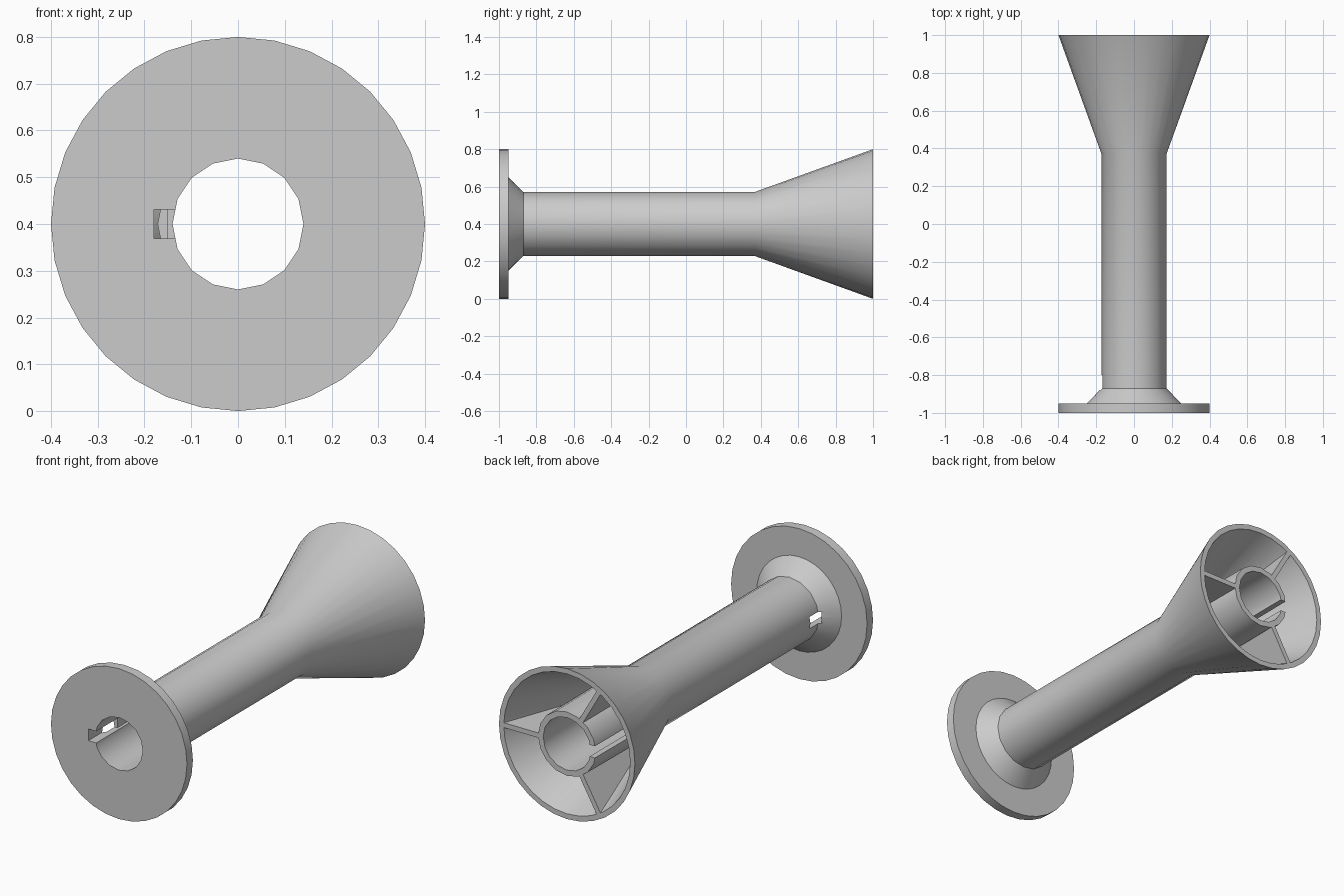
import bpy, bmesh
from math import sin, cos, pi, radians
from mathutils import Matrix, Vector

if "Cube" in bpy.data.objects:
    bpy.data.objects.remove(bpy.data.objects["Cube"])

AXIS_Z = 0.4
SIDES = 32

grey = bpy.data.materials.new("plain grey")
grey.use_nodes = True
colour = (0.6, 0.6, 0.6, 1)
grey.diffuse_color = colour
grey.node_tree.nodes["Principled BSDF"].inputs["Base Color"].default_value = colour


def finish(name, bm):
    bmesh.ops.recalc_face_normals(bm, faces=bm.faces)
    mesh = bpy.data.meshes.new(name)
    bm.to_mesh(mesh)
    bm.free()
    mesh.materials.append(grey)
    ob = bpy.data.objects.new(name, mesh)
    bpy.context.collection.objects.link(ob)
    return ob


def select_only(ob):
    bpy.ops.object.select_all(action="DESELECT")
    ob.select_set(True)
    bpy.context.view_layer.objects.active = ob


def ring(bm, r, y, coarse):
    """Ring about the y axis; a coarse ring has half as many corners."""
    verts = []
    for i in range(SIDES):
        a = 2 * pi * i / SIDES
        k = r * cos(2 * pi / SIDES) if coarse and i % 2 else r
        verts.append(bm.verts.new((k * cos(a), y, AXIS_Z + k * sin(a))))
    return verts


def lathe(name, profile):
    bm = bmesh.new()
    rings = [ring(bm, *p) for p in profile]
    for a, b in zip(rings, rings[1:] + rings[:1]):
        for i in range(SIDES):
            j = (i + 1) % SIDES
            bm.faces.new((a[i], a[j], b[j], b[i]))
    return finish(name, bm)


def box(name, x0, x1, y0, y1, half):
    bm = bmesh.new()
    bmesh.ops.create_cube(bm, size=1)
    size = Vector((x1 - x0, y1 - y0, 2 * half))
    centre = Vector(((x0 + x1) / 2, (y0 + y1) / 2, AXIS_Z))
    bmesh.ops.transform(bm, verts=bm.verts,
                        matrix=Matrix.Translation(centre) @ Matrix.Diagonal(size).to_4x4())
    return finish(name, bm)


# Flange, collar, hollow tube and open horn in one closed profile
body = lathe("flanged_tube_and_horn", [
    (0.14, -1, True), (0.4, -1, False), (0.4, -0.95, False),
    (0.25, -0.95, False), (0.172, -0.87, True), (0.172, 0.37, True),
    (0.4, 1, False), (0.372, 1, False), (0.174, 0.45, True),
    (0.17, 1, True), (0.14, 1, True)])

# Key slot at the flange, its shallow groove, and the slot in the inner tube
cuts = [("key_slot_cutter", -0.18, -0.12, -1.1, -0.8),
        ("key_groove_cutter", -0.15, -0.12, -0.85, -0.7),
        ("tube_slot_cutter", -0.18, -0.12, 0.49, 1.1)]
for name, x0, x1, y0, y1 in cuts:
    cutter = box(name, x0, x1, y0, y1, 0.031)
    mod = body.modifiers.new(name, "BOOLEAN")
    mod.operation = "DIFFERENCE"
    mod.solver = "EXACT"
    mod.object = cutter
    select_only(body)
    bpy.ops.object.modifier_apply(modifier=mod.name)
    bpy.data.objects.remove(cutter)

select_only(body)
bpy.ops.object.shade_smooth_by_angle(angle=radians(30))

# Three ribs joining the inner tube to the horn wall
for n, side in enumerate(("left", "upper_right", "lower_right")):
    bm = bmesh.new()
    outline = [(0.155, 0.4), (0.155, 1), (0.385, 1), (0.165, 0.4)]
    near, far = [[bm.verts.new((r, y, t)) for r, y in outline] for t in (-0.013, 0.013)]
    bm.faces.new(near)
    bm.faces.new(far)
    for i in range(4):
        j = (i + 1) % 4
        bm.faces.new((near[i], near[j], far[j], far[i]))
    turn = Matrix.Rotation(-n * 2 * pi / 3, 4, "Y")
    bmesh.ops.transform(bm, verts=bm.verts,
                        matrix=Matrix.Translation((0, 0, AXIS_Z)) @ turn)
    finish("horn_rib_" + side, bm)
